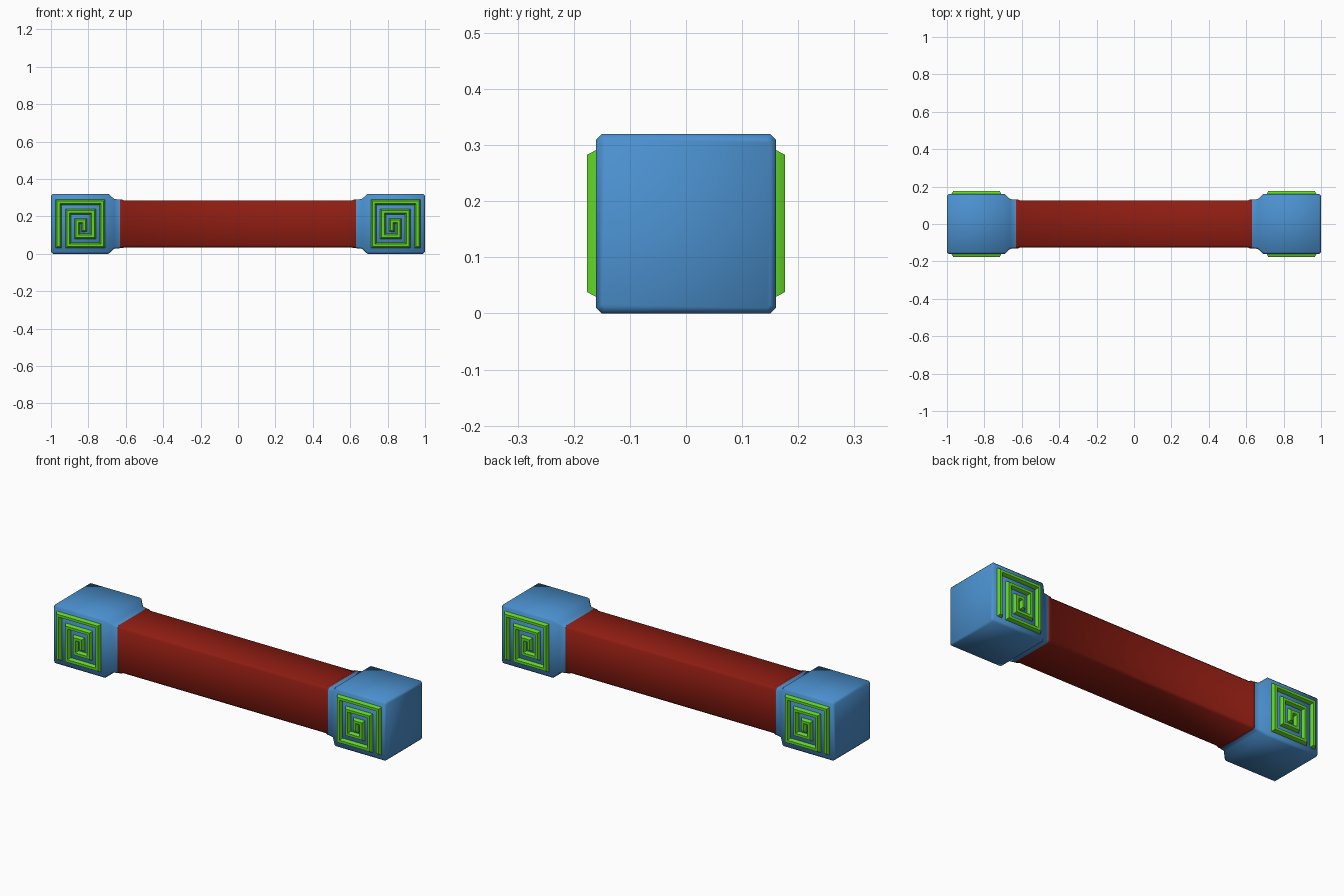
import bpy, bmesh
from mathutils import Vector

if "Cube" in bpy.data.objects:
    bpy.data.objects.remove(bpy.data.objects["Cube"])

CZ = 0.16  # height of the long axis


def material(name, rgb):
    m = bpy.data.materials.new(name)
    m.diffuse_color = (*rgb, 1)
    m.use_nodes = True
    m.node_tree.nodes["Principled BSDF"].inputs["Base Color"].default_value = m.diffuse_color
    return m


BLUE = material("blue", (0.07, 0.28, 0.62))
RED = material("red", (0.27, 0.012, 0.006))
GREEN = material("green", (0.12, 0.68, 0.02))


def finish(name, bm, mat, angle):
    bmesh.ops.recalc_face_normals(bm, faces=bm.faces)
    me = bpy.data.meshes.new(name)
    bm.to_mesh(me)
    bm.free()
    me.materials.append(mat)
    ob = bpy.data.objects.new(name, me)
    bpy.context.collection.objects.link(ob)
    bpy.ops.object.select_all(action='DESELECT')
    ob.select_set(True)
    bpy.context.view_layer.objects.active = ob
    bpy.ops.object.shade_smooth_by_angle(angle=angle)
    return ob


def skin(bm, rings):
    """Join a list of vertex rings and cap both ends."""
    n = len(rings[0])
    for a, b in zip(rings, rings[1:]):
        for i in range(n):
            j = (i + 1) % n
            bm.faces.new((a[i], a[j], b[j], b[i]))
    bm.faces.new(rings[0])
    bm.faces.new(rings[-1])


def square_loft(name, sections, mat):
    """Loft chamfered squares along x; sections are (x, half size, chamfer)."""
    bm = bmesh.new()
    rings = []
    for x, h, c in sections:
        k = h - c
        pts = [(h, -k), (h, k), (k, h), (-k, h), (-h, k), (-h, -k), (-k, -h), (k, -h)]
        rings.append([bm.verts.new((x, y, CZ + z)) for y, z in pts])
    skin(bm, rings)
    return finish(name, bm, mat, 0.9)


def spiral(name, side_x, side_y):
    """Raised square spiral, swept along a mitred path."""
    path = [(-.96, .045), (-.96, .276), (-.725, .276), (-.725, .045), (-.907, .045),
            (-.907, .225), (-.775, .225), (-.775, .095), (-.857, .095), (-.857, .175),
            (-.82, .175), (-.82, .135)]
    path = path[:8] + [(-.86, .095), (-.86, .175), (-.822, .175), (-.822, .132)]
    pts = [Vector(p) for p in path]
    dirs = [(b - a).normalized() for a, b in zip(pts, pts[1:])]
    w, c, base, top = 0.015, 0.008, 0.155, 0.176
    profile = [(-w, base), (-w, 0.161), (-w + c, top), (w - c, top), (w, 0.161), (w, base)]
    bm = bmesh.new()
    rings = []
    for i, p in enumerate(pts):
        used = {tuple(d) for d in dirs[max(i - 1, 0):i + 1]}
        off = sum((Vector((-d[1], d[0])) for d in used), Vector((0, 0)))
        end = dirs[0] * -w if i == 0 else dirs[-1] * w if i == len(pts) - 1 else None
        ring = []
        for o, y in profile:
            q = p + off * o
            if end is not None:
                q += end * ((w - c) / w if y == top else 1)
            ring.append(bm.verts.new((q.x * -side_x, y * side_y, q.y)))
        rings.append(ring)
    skin(bm, rings)
    return finish(name, bm, GREEN, 1.0)


# Red bar with slightly raised lips at both ends
half = [(-.645, .122, .012), (-.638, .130, .012), (-.618, .130, .012), (-.61, .126, .012)]
square_loft("bar", half + [(-x, h, c) for x, h, c in reversed(half)], RED)

# Blue end blocks with tapered collars, and a spiral on front and back of each
block = [(1.0, .150, .006), (.99, .160, .010), (.692, .160, .010),
         (.662, .133, .010), (.632, .130, .010)]
for label, s in (("left", -1), ("right", 1)):
    square_loft(f"{label}_block", [(x * s, h, c) for x, h, c in block], BLUE)
    # the paths wind the same way on front and back
    for face, t in (("front", -1), ("back", 1)):
        spiral(f"{label}_{face}_spiral", s, t)
